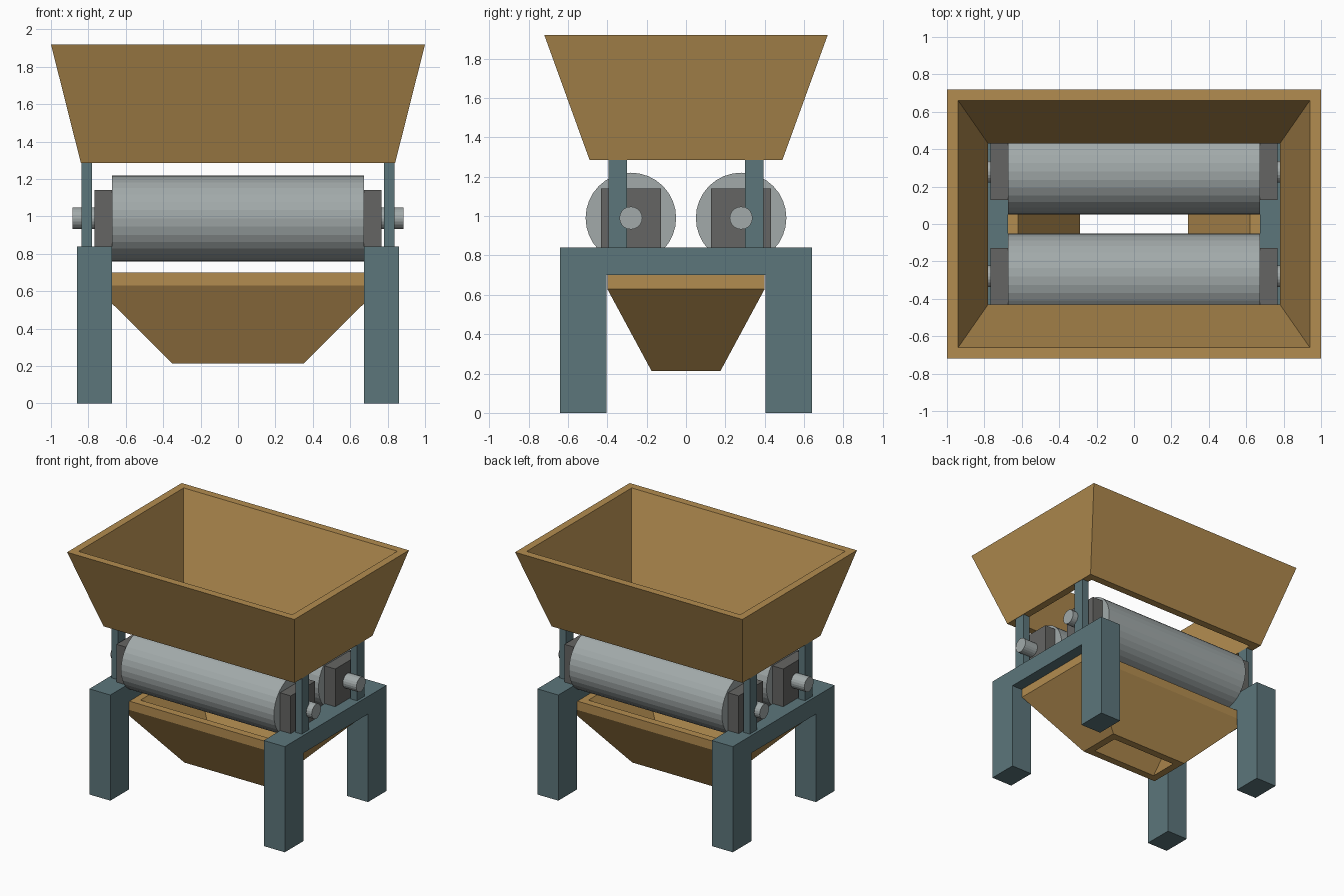
import bpy, bmesh, math
from mathutils import Matrix

if "Cube" in bpy.data.objects:
    bpy.data.objects.remove(bpy.data.objects["Cube"])


def material(name, rgb):
    m = bpy.data.materials.new(name)
    m.diffuse_color = (*rgb, 1)
    m.use_nodes = True
    m.node_tree.nodes["Principled BSDF"].inputs["Base Color"].default_value = m.diffuse_color
    return m


WOOD = material("ochre", (0.45, 0.265, 0.08))
TEAL = material("teal", (0.107, 0.181, 0.198))
STEEL = material("steel", (0.36, 0.40, 0.40))
IRON = material("iron", (0.13, 0.13, 0.125))


def finish(name, bm, mat):
    bmesh.ops.recalc_face_normals(bm, faces=bm.faces[:])
    me = bpy.data.meshes.new(name)
    bm.to_mesh(me)
    bm.free()
    me.materials.append(mat)
    ob = bpy.data.objects.new(name, me)
    bpy.context.collection.objects.link(ob)
    return ob


def box(name, lo, hi, mat):
    bm = bmesh.new()
    bmesh.ops.create_cube(bm, size=1)
    for v in bm.verts:
        v.co = [(a + b) / 2 + c * (b - a) for a, b, c in zip(lo, hi, v.co)]
    return finish(name, bm, mat)


def rod(name, r, length, y, z, sides, mat):
    bm = bmesh.new()
    bmesh.ops.create_cone(bm, cap_ends=True, segments=sides, radius1=r, radius2=r, depth=length,
                          matrix=Matrix.Translation((0, y, z)) @ Matrix.Rotation(math.pi / 2, 4, 'Y'))
    return finish(name, bm, mat)


def funnel(name, rings, mat):
    """Closed shell through rectangular rings (half x, half y, z), last joined to first."""
    bm = bmesh.new()
    loops = [[bm.verts.new((sx * x, sy * y, z)) for sx, sy in ((-1, -1), (1, -1), (1, 1), (-1, 1))]
             for x, y, z in rings]
    for a, b in zip(loops, loops[1:] + loops[:1]):
        for i in range(4):
            j = (i + 1) % 4
            bm.faces.new((a[i], a[j], b[j], b[i]))
    return finish(name, bm, mat)


def end_frame(name, x0, x1):
    """Upside-down U: two legs and a cross beam."""
    prof = [(-.64, 0), (-.405, 0), (-.405, .70), (.405, .70), (.405, 0), (.64, 0), (.64, .84), (-.64, .84)]
    bm = bmesh.new()
    face = bm.faces.new([bm.verts.new((x0, y, z)) for y, z in prof])
    ext = bmesh.ops.extrude_face_region(bm, geom=[face])["geom"]
    bmesh.ops.translate(bm, vec=(x1 - x0, 0, 0), verts=[g for g in ext if isinstance(g, bmesh.types.BMVert)])
    return finish(name, bm, TEAL)


# Feed hopper and discharge chute
funnel("feed_hopper", [(1, .72, 1.92), (.84, .49, 1.285), (.78, .43, 1.285), (.94, .66, 1.92)], WOOD)
funnel("discharge_chute", [(.77, .40, .70), (.77, .40, .63), (.35, .175, .213),
                           (.29, .115, .213), (.62, .34, .70)], WOOD)

# Rollers with shafts
for s, side in ((-1, "front"), (1, "back")):
    rod(side + "_roller", .23, 1.346, s * .28, .99, 32, STEEL)
    rod(side + "_shaft", .058, 1.77, s * .28, .99, 20, STEEL)

# End frames, hopper posts and bearing blocks
for sx, end in ((-1, "left"), (1, "right")):
    end_frame(end + "_end_frame", sx * .675, sx * .86)
    for sy, side in ((-1, "front"), (1, "back")):
        y0, y1 = sorted((sy * .30, sy * .394))
        x0, x1 = sorted((sx * .78, sx * .837))
        box(f"{side}_{end}_hopper_post", (x0, y0, .84), (x1, y1, 1.285), TEAL)
        y0, y1 = sorted((sy * .127, sy * .433))
        x0, x1 = sorted((sx * .67, sx * .767))
        box(f"{side}_{end}_bearing_block", (x0, y0, .84), (x1, y1, 1.14), IRON)
